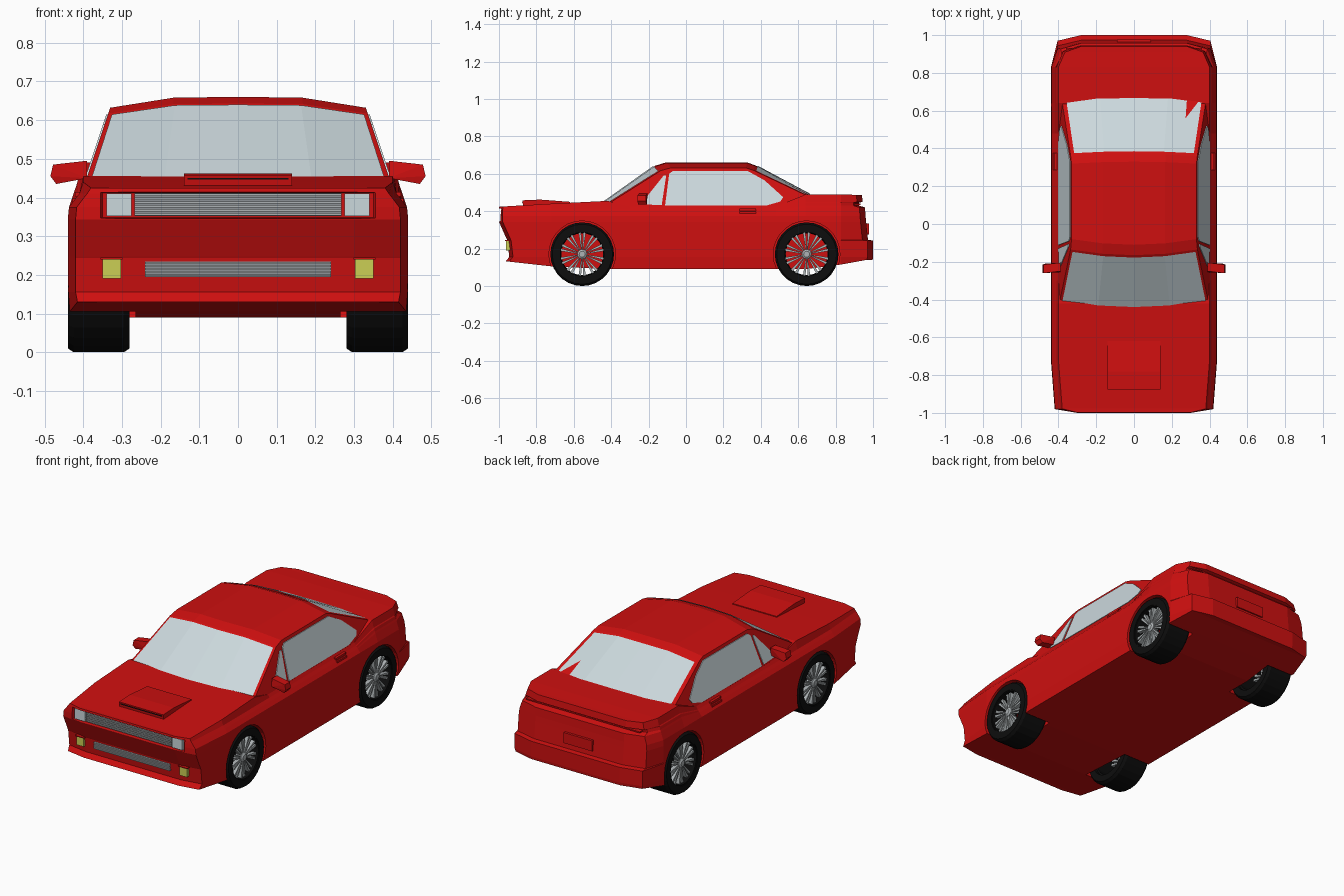
import bpy, bmesh, math
from mathutils import Vector

if "Cube" in bpy.data.objects:
    bpy.data.objects.remove(bpy.data.objects["Cube"])


def material(name, rgb):
    m = bpy.data.materials.new(name)
    m.diffuse_color = (*rgb, 1)
    m.use_nodes = True
    m.node_tree.nodes["Principled BSDF"].inputs["Base Color"].default_value = m.diffuse_color
    return m


RED = material("red paint", (0.62, 0.005, 0.005))
GLASS = material("pale glass", (0.60, 0.69, 0.72))
BLACK = material("black rubber", (0.004, 0.004, 0.004))
SILVER = material("silver metal", (0.42, 0.45, 0.46))
GREY = material("grille grey", (0.27, 0.29, 0.31))
YELLOW = material("yellow lamp", (0.60, 0.62, 0.09))


def mesh(name, verts, faces, mat):
    bm = bmesh.new()
    vs = [bm.verts.new(v) for v in verts]
    if faces:
        for f in faces:
            bm.faces.new([vs[i] for i in f])
        bmesh.ops.recalc_face_normals(bm, faces=bm.faces)
    else:  # no faces given: wrap the points in a convex skin
        bmesh.ops.convex_hull(bm, input=vs)
        bmesh.ops.dissolve_limit(bm, angle_limit=0.01, verts=bm.verts, edges=bm.edges)
    me = bpy.data.meshes.new(name)
    bm.to_mesh(me)
    bm.free()
    me.materials.append(mat)
    ob = bpy.data.objects.new(name, me)
    bpy.context.collection.objects.link(ob)
    return ob


def box(name, x, y, z, mat):
    return mesh(name, [(a, b, c) for a in x for b in y for c in z], None, mat)


def cut(target, cutter):
    m = target.modifiers.new("cut", 'BOOLEAN')
    m.operation, m.object, m.solver = 'DIFFERENCE', cutter, 'EXACT'
    bpy.context.view_layer.objects.active = target
    bpy.ops.object.modifier_apply(modifier=m.name)
    bpy.data.objects.remove(cutter)


# Lower body: stacked outlines (front z, rear z, half width, front y, rear y)
bottom_z = [.13, .13, .105, .09, .09, .09, .09, .115, .14, .14]
top_z = [.425, .425, .44, .455, .425, .425, .49, .49, .487, .487]
levels = [(0, 0, .435, -.965, .998), (.156, .156, .44, -.945, 1.0),
          (.243, .243, .44, -.955, 1.0), (.247, .247, .44, -.957, .973),
          (.343, .343, .44, -1.0, .963), (.375, .375, .437, -1.0, .96),
          (.395, .42, .422, -1.0, .957), (.40, .43, .418, -1.0, .925),
          (.405, .445, .414, -1.0, .925), (.41, .45, .41, -1.0, .945),
          (0, 0, .40, -.998, .94)]
verts, faces, N = [], [], 10
for k, (zf, zr, w, yf, yr) in enumerate(levels):
    xy = [(.30, yf), (w - .02, yf + .02), (w, -.72), (w, -.42), (w, -.30),
          (w, .48), (w, .64), (w, .83), (w - .035, yr - .03), (.28, yr)]
    zs = bottom_z if k == 0 else top_z if k == len(levels) - 1 else [zf] * 6 + [zr] * 4
    half = [(x, y, z) for (x, y), z in zip(xy, zs)]
    verts += half + [(-x, y, z) for x, y, z in reversed(half)]
R = 2 * N
for k in range(len(levels) - 1):
    for i in range(R):
        j = (i + 1) % R
        faces.append((k * R + i, k * R + j, (k + 1) * R + j, (k + 1) * R + i))
for base in (0, (len(levels) - 1) * R):
    for i in range(N - 1):
        faces.append((base + i, base + i + 1, base + R - 2 - i, base + R - 1 - i))
body = mesh("body", verts, faces, RED)

# Wheel wells and headlight recess
WHEELS = [(s, y) for s in (1, -1) for y in (-.555, .645)]
for s, y in WHEELS:
    ring = [(y + .178 * math.cos(a), .17 + .178 * math.sin(a))
            for a in [math.tau * i / 28 for i in range(28)]]
    cut(body, mesh("well_cutter", [(s * x, p, q) for x in (.265, .6) for p, q in ring], None, RED))
cut(body, mesh("nose_cutter", [(s * x, y, z) for s in (1, -1) for x, y, z in
    [(.39, -1.1, .338), (.35, -.972, .348), (.39, -1.1, .42), (.35, -.972, .412)]], None, RED))

# Cabin: cross rings (y, centre z, bow) joined front to back
U = (-1, -.5, 0, .5, 1)
rings = [(-.493, .41, .03), (-.165, .643, .03), (-.11, .66, .03),
         (.33, .66, -.01), (.37, .645, -.01), (.81, .41, -.01)]


def side_x(z):
    return .408 - (z - .40) / 3


def ring_point(r, u):
    y, z, bow = rings[r]
    drop = .028 * (z - .41) / .25
    return Vector((u * side_x(z - drop), y + bow * u * u, z - drop * u ** 4))


verts = [ring_point(r, u) for r in range(6) for u in U]
faces = [(r * 5 + i, r * 5 + i + 1, r * 5 + i + 6, r * 5 + i + 5) for r in range(5) for i in range(4)]
faces += [[r * 5 for r in range(6)], [r * 5 + 4 for r in range(6)],
          [0, 1, 2, 3, 4, 29, 28, 27, 26, 25]]
mesh("cabin", verts, faces, RED)


# Windscreen and rear window, laid just above the cabin skin
def screen(name, r0, r1, t0, t1, width, out):
    vs = []
    for t in (t0, t1):
        for u in U:
            vs.append(ring_point(r0, u).lerp(ring_point(r1, u), t) * 1 + Vector(out))
    for v in vs:
        v.x *= width
    mesh(name, vs, [(i, i + 1, i + 6, i + 5) for i in range(4)], GLASS)


screen("windscreen", 0, 1, .17, .97, .965, (0, -.003, .004))
screen("rear_window", 4, 5, .03, .67, .94, (0, .002, .004))

# Side windows, mirrors, handles
door_glass = [(-.112, .43), (-.09, .60), (-.07, .615), (.33, .615), (.42, .565),
              (.52, .475), (.505, .452), (.43, .43)]
vent_glass = [(-.235, .437), (-.13, .432), (-.106, .59), (-.12, .59), (-.228, .455)]
for s in (1, -1):
    for name, poly in (("door_window", door_glass), ("vent_window", vent_glass)):
        mesh(name, [(s * (side_x(z) + o), y, z) for y, z in poly for o in (-.004, .004)], None, GLASS)
    mesh("mirror", [(s * x, y + d, z) for x, y, z in
         [(.39, -.235, .45), (.47, -.235, .435), (.485, -.24, .455), (.478, -.24, .485), (.39, -.23, .495)]
         for d in (-.02, .025)], None, RED)
    box("door_handle", (s * .40, s * .428), (.285, .375), (.385, .397), RED)
    box("door_handle_top", (s * .40, s * .422), (.285, .375), (.402, .414), RED)

# Hood scoop with slotted mouth
mesh("hood_scoop", [(s * .14, y, z) for s in (1, -1) for y, z in
     [(-.87, .42), (-.875, .458), (-.78, .462), (-.62, .45), (-.62, .43)]], None, RED)
box("scoop_slot", (-.13, .13), (-.877, -.87), (.446, .450), BLACK)


# Front grilles: backing panel with slats
def grille(name, hw, y, z0, z1, count):
    box(name + "_panel", (-hw, hw), (y, y + .03), (z0, z1), GREY)
    step = (z1 - z0) / count
    for i in range(count):
        z = z0 + step * i
        box(name + "_slat", (-hw, hw), (y - .008, y + .005), (z + step * .2, z + step * .8), SILVER)


grille("upper_grille", .268, -.982, .352, .412, 6)
grille("lower_grille", .24, -.955, .195, .235, 5)
for s in (1, -1):
    box("headlight", (s * .275, s * .34), (-.99, -.96), (.352, .41), GLASS)
    box("fog_light", (s * .303, s * .35), (-.962, -.94), (.19, .24), YELLOW)
    box("fog_light_brow", (s * .298, s * .355), (-.968, -.94), (.24, .245), RED)

# Rear plate panel and trim bar in the tail groove
box("rear_plate", (-.09, .09), (.95, .978), (.275, .335), RED)
box("tail_trim", (-.36, .36), (.90, .932), (.434, .441), RED)

# Wheels: hollow tyre ring, rim, hub and paired spokes
SEG = 28
tyre = [(.28, .122), (.28, .160), (.295, .17), (.425, .17), (.44, .160), (.44, .122)]
rim = [(.30, .112), (.30, .123), (.436, .123), (.436, .117)]
for s, cy in WHEELS:
    def at(x, r, a):
        return (s * x, cy + r * math.cos(a), .17 + r * math.sin(a))

    for name, prof, mat in (("tyre", tyre, BLACK), ("rim", rim, BLACK)):
        n = len(prof)
        vs = [at(x, r, math.tau * i / SEG) for i in range(SEG) for x, r in prof]
        fs = [(i * n + j, i * n + (j + 1) % n, (i + 1) % SEG * n + (j + 1) % n, (i + 1) % SEG * n + j)
              for i in range(SEG) for j in range(n)]
        mesh(name, vs, fs, mat)
    mesh("hub", [at(x, r, math.tau * i / 12) for x, r in ((.39, .026), (.425, .026), (.432, .016))
                 for i in range(12)], None, SILVER)
    for i in range(10):
        a = math.tau * (i + .5) / 10
        for d in (-1, 1):
            mesh("spoke", [at(x, r, a + d * b) for r, b0, b1 in ((.02, .02, .24), (.118, .05, .17))
                           for b in (b0, b1) for x in (.40, .422)], None, SILVER)
